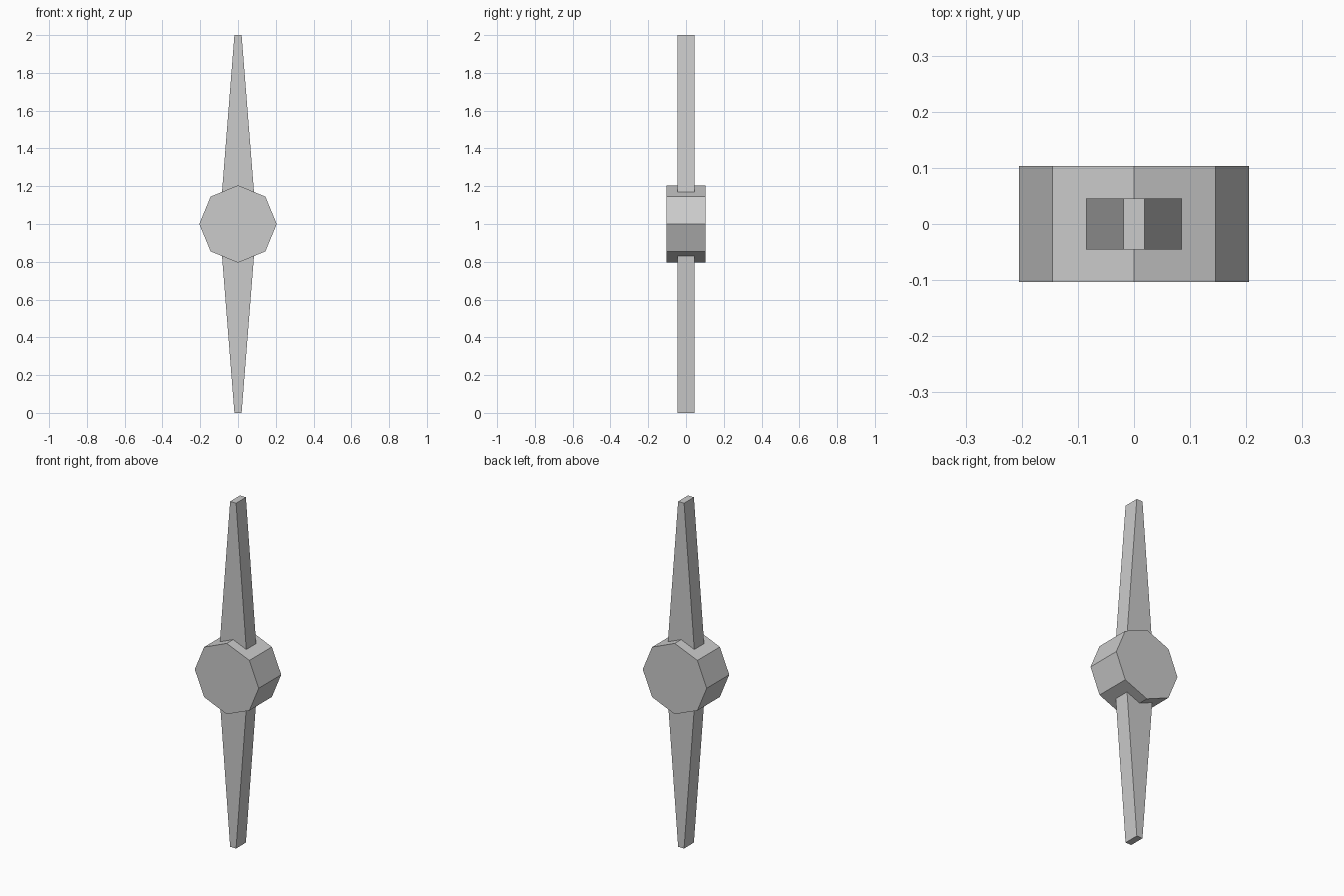
import bpy, bmesh, math

if "Cube" in bpy.data.objects:
    bpy.data.objects.remove(bpy.data.objects["Cube"])

def extrude_profile(name, profile, depth):
    """Prism from an (x, z) profile, centred on y = 0."""
    bm = bmesh.new()
    face = bm.faces.new([bm.verts.new((x, -depth / 2, z)) for x, z in profile])
    new = bmesh.ops.extrude_face_region(bm, geom=[face])["geom"]
    bmesh.ops.translate(bm, vec=(0, depth, 0),
                        verts=[v for v in new if isinstance(v, bmesh.types.BMVert)])
    bmesh.ops.recalc_face_normals(bm, faces=bm.faces)
    mesh = bpy.data.meshes.new(name)
    bm.to_mesh(mesh)
    bm.free()
    obj = bpy.data.objects.new(name, mesh)
    bpy.context.collection.objects.link(obj)
    return obj

CENTRE, HUB_R = 1.0, 0.205
ROOT, TIP = 0.098, 0.019

# Octagonal hub with a corner pointing up
octagon = [(HUB_R * math.cos(i * math.pi / 4), CENTRE + HUB_R * math.sin(i * math.pi / 4))
           for i in range(8)]
extrude_profile("hub", octagon, 0.206)

# Tapered blades running from the hub centre to the top and bottom tips
for name, side in (("upper_blade", 1), ("lower_blade", -1)):
    extrude_profile(name, [(-ROOT, CENTRE), (ROOT, CENTRE),
                           (TIP, CENTRE + side), (-TIP, CENTRE + side)], 0.09)
